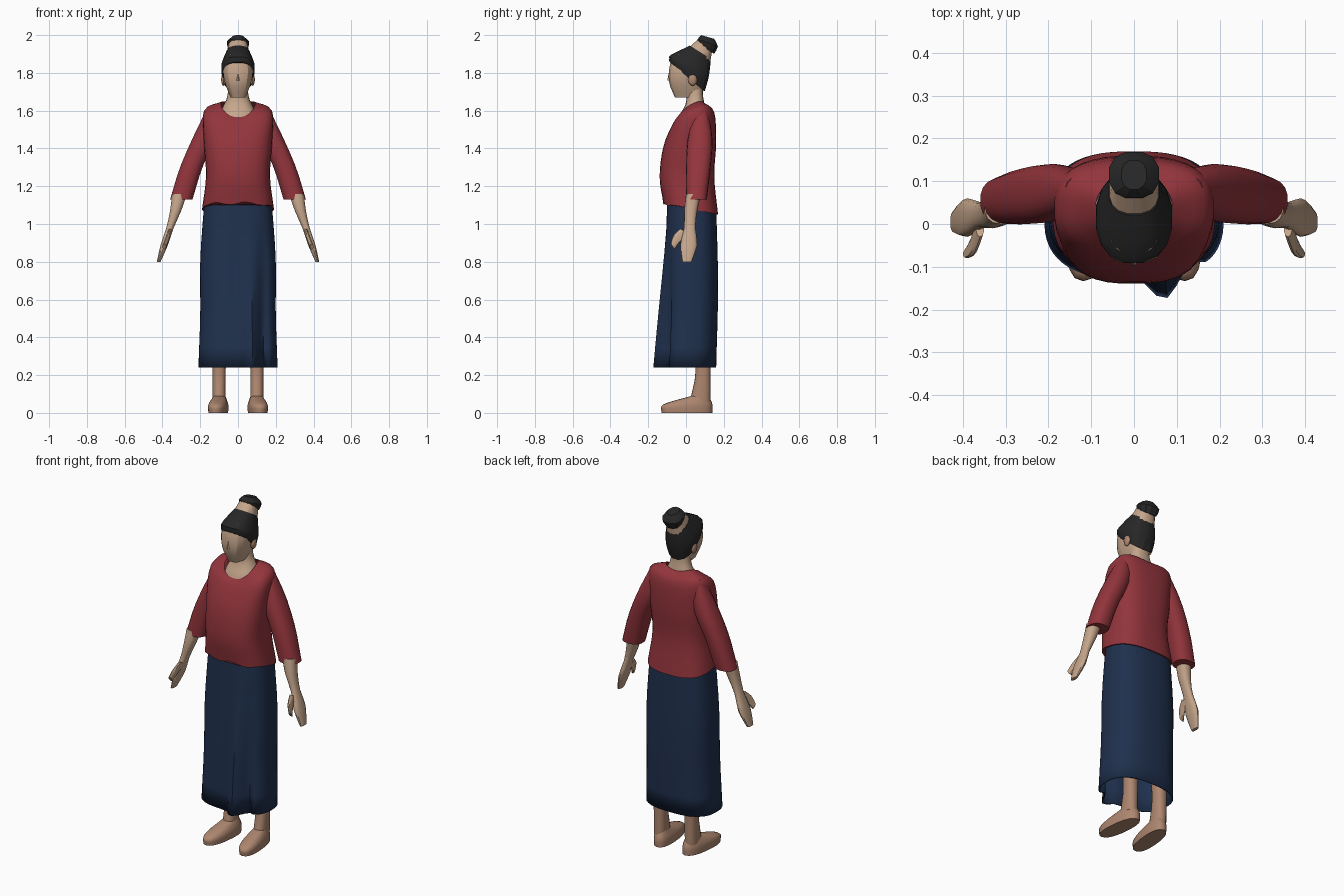
import bpy, bmesh, math
from mathutils import Matrix, Vector

cube = bpy.data.objects.get("Cube")
if cube:
    bpy.data.objects.remove(cube, do_unlink=True)


def material(name, red, green, blue):
    mat = bpy.data.materials.new(name)
    mat.use_nodes = True
    mat.diffuse_color = (red, green, blue, 1)
    shader = next(node for node in mat.node_tree.nodes if node.type == 'BSDF_PRINCIPLED')
    shader.inputs["Base Color"].default_value = mat.diffuse_color
    return mat


SKIN = material("light_skin", .56, .38, .26)
TAN = material("tan_skin", .42, .24, .16)
RED = material("red_cloth", .29, .035, .045)
NAVY = material("navy_cloth", .014, .03, .075)
HAIR = material("black_hair", .02, .02, .02)


def clamp(value):
    return max(0, min(1, value))


def along(keys, t):
    """Smooth value at t through evenly spaced keys; a single number stays constant."""
    if not isinstance(keys, tuple):
        return keys
    last = len(keys) - 1
    i = min(int(t * last), last - 1)
    f = t * last - i
    a, b = keys[i], keys[i + 1]
    slope_a = (b - keys[i - 1]) / 2 if i > 0 else b - a
    slope_b = (keys[i + 2] - a) / 2 if i + 2 <= last else b - a
    blend = f * f * (3 - 2 * f)
    return a + (b - a) * blend + f * (1 - f) * (slope_a * (1 - f) - slope_b * f)


def finish(name, bm, mat, angle):
    bmesh.ops.recalc_face_normals(bm, faces=bm.faces)
    mesh = bpy.data.meshes.new(name)
    bm.to_mesh(mesh)
    bm.free()
    mesh.materials.append(mat)
    part = bpy.data.objects.new(name, mesh)
    bpy.context.collection.objects.link(part)
    bpy.ops.object.select_all(action='DESELECT')
    part.select_set(True)
    bpy.context.view_layer.objects.active = part
    bpy.ops.object.shade_smooth_by_angle(angle=math.radians(angle))
    return part


def loft(name, mat, z, width, front, back, x=0, tilt=0, steps=8, sides=18,
         boxy=2.4, shape=None, mirror=1, bottom=True, top=True, angle=40):
    """Stack rounded-box rings; tilt is how much higher the back of a ring is."""
    bm = bmesh.new()
    rings = []
    for step in range(steps + 1):
        t = step / steps
        middle, half, near, far, centre, lean = (
            along(keys, t) for keys in (z, width, front, back, x, tilt))
        ring = []
        for i in range(sides):
            a = math.tau * (i + .5) / sides
            u = math.copysign(abs(math.cos(a)) ** (2 / boxy), math.cos(a))
            v = math.copysign(abs(math.sin(a)) ** (2 / boxy), math.sin(a))
            p = Vector((centre + half * u,
                        (near + far) / 2 + (far - near) / 2 * v,
                        middle + lean / 2 * v))
            if shape:
                shape(p, u, v)
            p.x *= mirror
            ring.append(bm.verts.new(p))
        rings.append(ring)
    for low, high in zip(rings, rings[1:]):
        for i in range(sides):
            bm.faces.new((low[i - 1], low[i], high[i], high[i - 1]))
    if bottom:
        bm.faces.new(rings[0])
    if top:
        bm.faces.new(rings[-1])
    return finish(name, bm, mat, angle)


# Skirt: open at the hem, with a wrap fold widening down the left front
def skirt_fold(p, u, v):
    if v < 0:
        spread = clamp((1 - p.z) / .76)
        p.y -= .05 * spread * math.exp(-((p.x - .07) / .035) ** 2)
        p.y += .03 * spread * math.exp(-((p.x - .135) / .02) ** 2)


skirt = loft("skirt", NAVY, z=(.24, 1.1), width=(.21, .2, .2, .18),
             front=(-.13, -.1), back=(.16, .17, .16), sides=56, boxy=2.6,
             shape=skirt_fold, bottom=False)
cloth = skirt.modifiers.new("cloth_thickness", 'SOLIDIFY')
cloth.thickness = .006


# Blouse: raised shoulders and a wavy front hem
def blouse_shape(p, u, v):
    p.z += .035 * clamp((p.z - 1.42) / .12) * u * u
    if v < 0 and p.z < 1.14:
        p.z -= .008 * v * math.sin(38 * p.x)


loft("blouse", RED, z=(1.08, 1.25, 1.42, 1.56, 1.6), tilt=(-.06, 0, .02, .06, .07),
     width=(.19, .17, .18, .18, .09), front=(-.12, -.14, -.12, -.07, -.04),
     back=(.17, .15, .16, .15, .1), steps=16, sides=36, boxy=2.7,
     shape=blouse_shape, top=False)

# Neck and the bare chest inside the neckline
loft("neck", SKIN, z=(1.52, 1.73), tilt=(.05, .06, .04, .03), width=(.09, .09, .06, .05),
     front=(-.04, -.04, 0, 0), back=(.1, .1, .09, .09))

# Head with a low wedge nose
loft("head", SKIN, z=(1.67, 1.9), width=(.04, .07, .08, .06), front=(-.06, -.09, -.09, -.07),
     back=(.08, .1, .11, .1), sides=16, boxy=2.8, angle=25)
bm = bmesh.new()
bmesh.ops.create_cone(bm, cap_ends=True, segments=4, radius1=.014, radius2=.004, depth=.05,
                      matrix=Matrix.Translation((0, -.085, 1.785)))
finish("nose", bm, SKIN, angle=20)

# Hair cap from the nape to the hairline, then the band and the bun
loft("hair", HAIR, z=(1.78, 1.91), tilt=(-.16, -.11, -.06, -.07), width=(.08, .09, .08, .06),
     front=(-.09, -.09, -.08, .02), back=(.1, .12, .13, .13), steps=6, sides=16, angle=25)
loft("hair_band", SKIN, z=(1.9, 1.95), tilt=(-.08, -.05), width=(.06, .05),
     front=(.02, .06), back=(.13, .14), steps=2, sides=16, angle=25)
loft("hair_bun", HAIR, z=(1.93, 1.99), tilt=(-.06, -.02), width=(.05, .06, .03),
     front=(.06, .06, .08), back=(.15, .17, .15), steps=4, sides=12, angle=25)


# Feet turn slightly outward at the toes
def toe_out(p, u, v):
    p.x -= .1 * p.y


for mirror, label in ((1, "left_"), (-1, "right_")):
    bm = bmesh.new()
    bmesh.ops.create_uvsphere(bm, u_segments=10, v_segments=6, radius=1)
    bmesh.ops.scale(bm, vec=(.013, .024, .034), verts=bm.verts)
    bmesh.ops.translate(bm, vec=(mirror * .077, .035, 1.765), verts=bm.verts)
    finish(label + "ear", bm, TAN, angle=40)

    # Three-quarter sleeve
    loft(label + "sleeve", RED, z=(1.13, 1.62), x=(.3, .25, .18, .13),
         width=(.06, .06, .06, .03), front=(0, 0, .01, .05),
         back=(.11, .13, .14, .11), mirror=mirror)

    # Forearm running into a flat hand
    loft(label + "forearm_and_hand", SKIN, z=(.8, 1.16), x=(.42, .39, .36, .33, .31),
         width=(.01, .02, .02, .03, .04), front=(-.02, -.03, -.01, -.01, 0),
         back=(.03, .06, .05, .06, .08), sides=14, mirror=mirror)
    loft(label + "thumb", SKIN, z=(.88, .96), tilt=-.03, x=(.39, .36), width=.01,
         front=(-.08, -.07, -.03), back=(-.06, -.03, .02), steps=4, sides=10, mirror=mirror)

    # Lower leg and shoe-like foot
    loft(label + "leg", TAN, z=(.06, .5), x=.1, width=(.035, .035, .04, .05),
         front=(.02, .05, .04, 0), back=.13, mirror=mirror)
    loft(label + "foot", TAN, z=(0, .09), x=.105, width=(.05, .05, .03),
         front=(-.13, -.12, .03), back=(.14, .14, .12), shape=toe_out, mirror=mirror)
